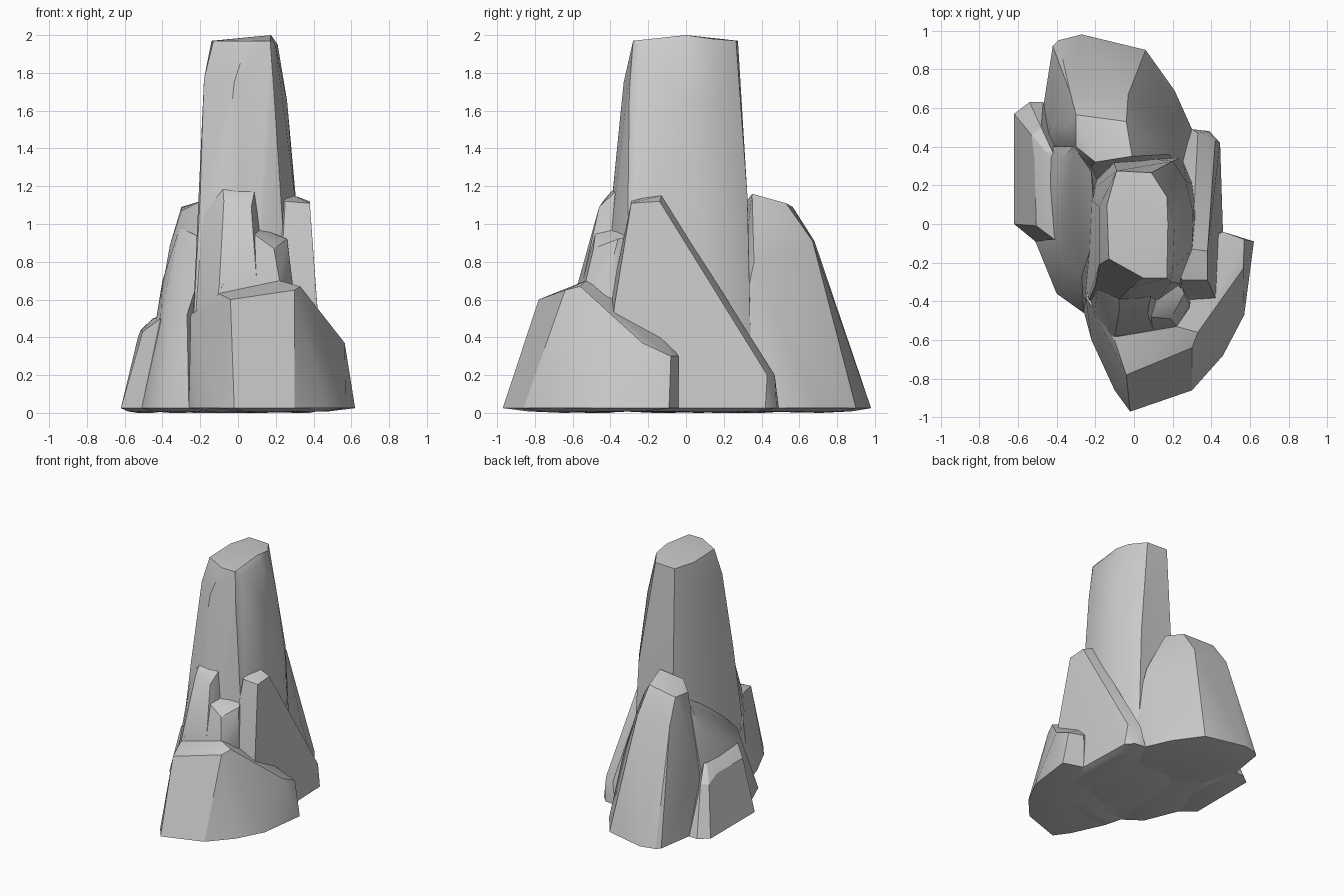
import bpy, bmesh, math


def rock(name, base, upper, rim=0.025):
    """Faceted boulder: convex hull of a footprint outline and its upper corners."""
    bm = bmesh.new()
    cx = sum(p[0] for p in base) / len(base)
    cy = sum(p[1] for p in base) / len(base)
    # Outline, then a slightly bulged underside
    for k, z in ((1, rim), (0.7, 0.008), (0.3, 0.0)):
        for x, y in base:
            bm.verts.new((cx + (x - cx) * k, cy + (y - cy) * k, z))
    for p in upper:
        bm.verts.new(p)
    res = bmesh.ops.convex_hull(bm, input=bm.verts)
    junk = {g for g in res["geom_interior"] + res["geom_unused"] if isinstance(g, bmesh.types.BMVert)}
    bmesh.ops.delete(bm, geom=list(junk), context='VERTS')
    bmesh.ops.dissolve_limit(bm, angle_limit=math.radians(3), verts=bm.verts, edges=bm.edges)
    bmesh.ops.recalc_face_normals(bm, faces=bm.faces)
    me = bpy.data.meshes.new(name)
    bm.to_mesh(me)
    bm.free()
    ob = bpy.data.objects.new(name, me)
    bpy.context.collection.objects.link(ob)
    bpy.ops.object.select_all(action='DESELECT')
    ob.select_set(True)
    bpy.context.view_layer.objects.active = ob
    bpy.ops.object.shade_smooth_by_angle(angle=math.radians(27))
    return ob


# Tall central spire
rock("central_spire",
     [(-.26, -.45), (.05, -.50), (.30, -.32), (.35, -.1), (.33, .2), (.25, .35), (-.12, .36), (-.25, .15)],
     [(-.20, -.32, 1.15), (-.08, -.39, 1.15), (.21, -.31, 1.15), (.30, -.13, 1.15), (.305, .06, 1.15),
      (.27, .22, 1.15), (.20, .325, 1.15), (-.09, .31, 1.15), (-.20, .10, 1.15),
      (-.18, -.21, 1.77), (-.02, -.33, 1.75), (.19, -.30, 1.7), (.26, 0, 1.65), (.23, .17, 1.65),
      (.14, .275, 1.65), (-.09, .285, 1.7), (-.18, .09, 1.75),
      (-.13, -.18, 1.97), (.05, -.28, 1.97), (.17, -.28, 1.97), (.20, -.24, 1.94), (.175, .0, 2.0),
      (.21, .0, 1.95), (.17, .14, 1.98), (.09, .265, 1.97), (-.09, .275, 1.97),
      (-.14, .1, 1.97)])

# Broad boulder at the front
rock("front_boulder",
     [(-.02, -.97), (.30, -.86), (.46, -.68), (.57, -.47), (.62, -.09), (.46, -.04),
      (-.2, -.2), (-.26, -.45), (-.22, -.6), (-.1, -.86)],
     [(-.04, -.78, .60), (-.10, -.60, .63), (.22, -.53, .70), (.33, -.56, .67), (.30, -.64, .65),
      (.565, -.23, .37), (.57, -.08, .30), (.46, -.04, .30), (.0, -.3, .70), (.43, -.35, .50),
      (-.25, -.38, .52)])

# Stepped slabs leaning on the spire front
rock("front_tall_slab",
     [(-.22, -.60), (.2, -.62), (.25, -.3), (-.26, -.44)],
     [(-.08, -.38, 1.19), (.09, -.355, 1.19), (.07, -.46, 1.09), (-.075, -.44, 1.12), (-.19, -.33, 1.06),
      (-.10, -.58, .66), (.10, -.55, .68), (.09, -.25, 1.19), (-.06, -.25, 1.19), (.08, -.485, .96)])
rock("front_low_slab",
     [(-.1, -.6), (.24, -.60), (.30, -.3), (-.1, -.3)],
     [(.08, -.48, .95), (.19, -.49, .87), (.26, -.36, .92), (.11, -.36, .98), (-.04, -.40, .95),
      (.22, -.53, .70), (.29, -.42, .68), (-.09, -.58, .66), (.2, -.2, .95)])

# Wedge against the right side
rock("right_wedge",
     [(.20, -.42), (.42, -.42), (.46, -.04), (.43, .2), (.445, .42), (.39, .48), (.3, .49), (.15, .3)],
     [(.25, -.29, 1.12), (.38, -.29, 1.11), (.38, -.14, 1.12), (.30, -.13, 1.15), (.20, -.2, 1.15),
      (.42, -.38, .56), (.22, -.40, .60), (.40, .09, .72), (.31, .13, .74), (.42, .43, .2), (.33, .47, .2)])

# High boulder at the back
rock("back_boulder",
     [(-.42, .92), (-.39, .95), (-.27, .98), (.06, .90), (.21, .69), (.30, .49), (.28, .2),
      (-.3, .2), (-.47, .40), (-.47, .60)],
     [(-.30, .565, 1.09), (-.04, .53, 1.11), (-.01, .35, 1.16), (-.20, .32, 1.12), (-.30, .40, 1.07),
      (-.33, .68, .91), (-.03, .67, .91), (-.36, .78, .50), (-.24, .82, .48), (.03, .77, .48),
      (.06, .44, 1.0), (.18, .36, .8), (.22, .50, .45), (-.36, .50, .89), (-.43, .50, .50)])

# Sloping slab along the left side
rock("left_slab",
     [(-.26, -.46), (-.40, -.36), (-.51, -.09), (-.50, .4), (-.2, .45), (-.15, -.2)],
     [(-.27, -.27, .52), (-.36, -.19, .49), (-.41, -.06, .51), (-.42, .15, .55), (-.40, .32, .70),
      (-.31, .40, .98), (-.22, .27, .94), (-.20, -.05, .74), (-.37, .05, .62)])

# Small block at the far left
rock("left_block",
     [(-.62, 0), (-.62, .57), (-.54, .63), (-.47, .63), (-.35, .5), (-.36, -.05), (-.51, -.09)],
     [(-.505, -.01, .43), (-.41, -.08, .50), (-.38, .1, .51), (-.42, .37, .51), (-.45, .37, .50),
      (-.515, .34, .44), (-.53, .46, .40), (-.48, .50, .40)])
